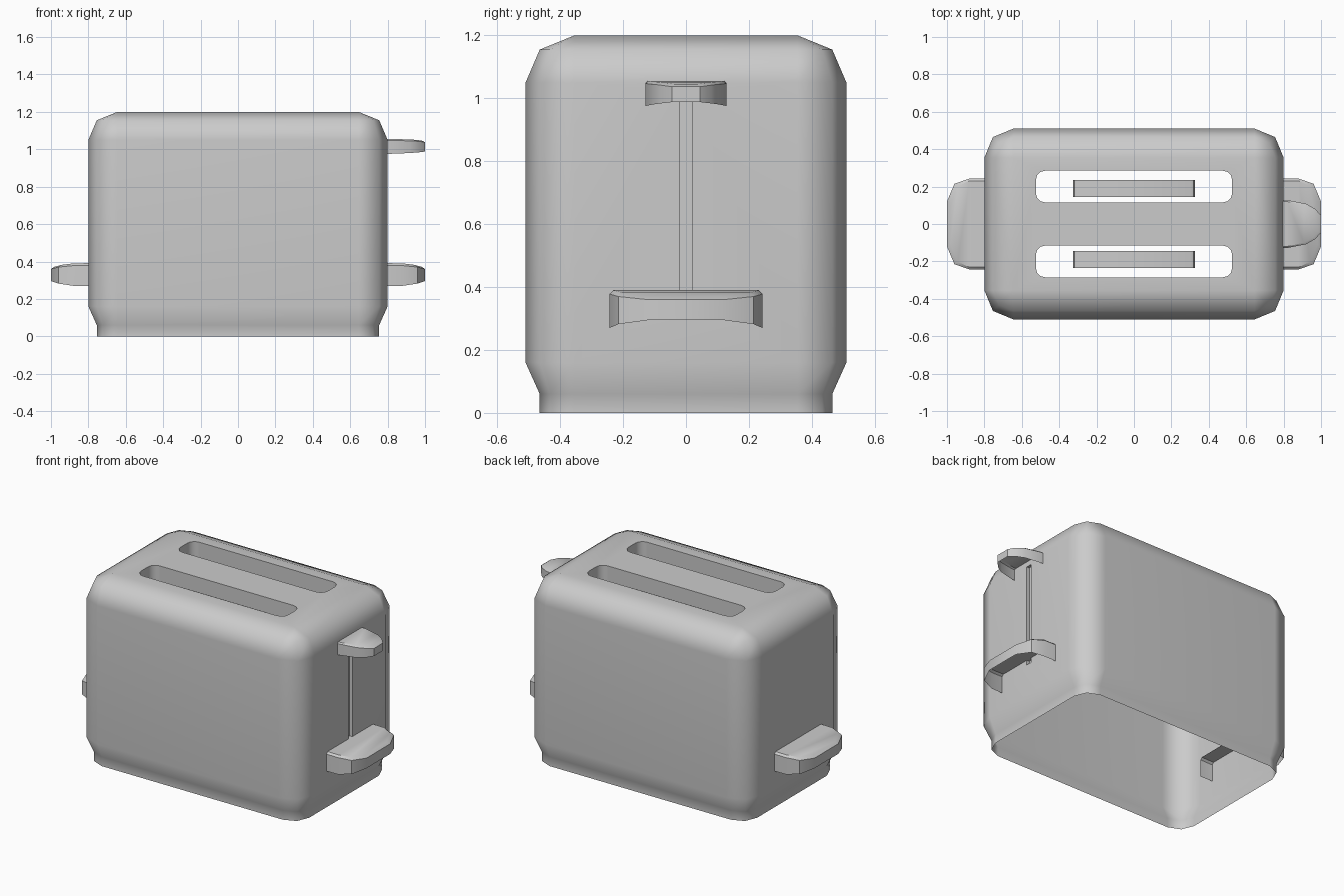
import bpy, bmesh, math
from mathutils import Vector

if "Cube" in bpy.data.objects:
    bpy.data.objects.remove(bpy.data.objects["Cube"])


def rounded_rect(hx, hy, r, n):
    """Counter-clockwise rounded rectangle outline, n segments per corner."""
    pts = []
    for k, (sx, sy) in enumerate([(1, 1), (-1, 1), (-1, -1), (1, -1)]):
        for i in range(n + 1):
            a = math.radians(90 * (k + i / n))
            pts.append((sx * (hx - r) + r * math.cos(a), sy * (hy - r) + r * math.sin(a)))
    return pts


def finish(name, bm, smooth=40):
    bmesh.ops.remove_doubles(bm, verts=bm.verts, dist=0.0005)
    bmesh.ops.recalc_face_normals(bm, faces=bm.faces)
    mesh = bpy.data.meshes.new(name)
    bm.to_mesh(mesh)
    bm.free()
    ob = bpy.data.objects.new(name, mesh)
    bpy.context.collection.objects.link(ob)
    shade(ob, smooth)
    return ob


def shade(ob, angle):
    bpy.ops.object.select_all(action='DESELECT')
    ob.select_set(True)
    bpy.context.view_layer.objects.active = ob
    bpy.ops.object.shade_smooth_by_angle(angle=math.radians(angle))


def loft(name, rings, smooth=40):
    """Closed solid through a stack of matching 3D rings."""
    bm = bmesh.new()
    loops = [[bm.verts.new(p) for p in ring] for ring in rings]
    n = len(loops[0])
    for a, b in zip(loops, loops[1:]):
        for i in range(n):
            j = (i + 1) % n
            bm.faces.new((a[i], a[j], b[j], b[i]))
    bm.faces.new(loops[0][::-1])
    bm.faces.new(loops[-1])
    return finish(name, bm, smooth)


def prism(name, outline, lo, hi, place):
    return loft(name, [[place(u, v, w) for u, v in outline] for w in (lo, hi)])


# Housing: rounded plan, bevelled top, narrower foot skirt
R = 0.155
profile = [(0.045, 0), (0.045, 0.06), (0, 0.16), (0, 1.05), (0.045, 1.155), (R, 1.2)]
body = loft("housing", [[(x, y, z) for x, y in rounded_rect(0.8 - d, 0.51 - d, R - d, 2)]
                        for d, z in profile], 50)

# Cut the bread slots and the lever groove
cutters = [prism("slot_cutter", rounded_rect(0.525, 0.085, 0.05, 3), 1.1, 1.3,
                 lambda u, v, w, s=s: (u, v + s * 0.2, w)) for s in (-1, 1)]
cutters.append(prism("groove_cutter", [(-0.02, 0.36), (0.02, 0.36), (0.02, 1.02), (-0.02, 1.02)],
                     0.78, 0.9, lambda u, v, w: (w, u, v)))
for c in cutters:
    c.hide_render = True
    mod = body.modifiers.new("cut", 'BOOLEAN')
    mod.operation = 'DIFFERENCE'
    mod.solver = 'EXACT'
    mod.object = c
bpy.context.view_layer.update()
body.data = bpy.data.meshes.new_from_object(
    body.evaluated_get(bpy.context.evaluated_depsgraph_get()))
body.modifiers.clear()
for c in cutters:
    bpy.data.objects.remove(c)

# Open the underside and the slot floors
bm = bmesh.new()
bm.from_mesh(body.data)
bm.normal_update()
gone = [f for f in bm.faces if abs(f.normal.z) > 0.99 and f.calc_center_median().z < 1.15
        and abs(f.calc_center_median().x) < 0.7]
bmesh.ops.delete(bm, geom=gone, context='FACES')
bm.to_mesh(body.data)
bm.free()
shade(body, 50)
wn = body.modifiers.new("weighted_normals", 'WEIGHTED_NORMAL')
wn.keep_sharp = True


def grip(name, half, side=1, edge=0.012):
    """Hollow grip, open below; half = (x, y, bottom, top) from wall to tip."""
    full = [(x, y, b, t) for x, y, b, t in half] + [(x, -y, b, t) for x, y, b, t in half[::-1]]
    bm = bmesh.new()
    low, high, cap = [], [], []
    for x, y, b, t in full:
        low.append(bm.verts.new((side * x, y, b)))
        high.append(bm.verts.new((side * x, y, t - edge)))
        xi = x - edge * 1.5 if x > 0.9 else x
        cap.append(bm.verts.new((side * xi, y - math.copysign(edge, y), t)))
    n = len(full)
    for a, b in ((low, high), (high, cap)):
        for i in range(n - 1):
            bm.faces.new((a[i], a[i + 1], b[i + 1], b[i]))
    for i in range(n // 2 - 1):
        bm.faces.new((cap[i], cap[i + 1], cap[n - 2 - i], cap[n - 1 - i]))
    return finish(name, bm, 35)


# Carry handles on both ends
handle = [(0.71, 0.243, 0.268, 0.392), (0.88, 0.243, 0.27, 0.39), (0.96, 0.215, 0.282, 0.382),
          (1.0, 0.12, 0.295, 0.372)]
for side, label in ((1, "right"), (-1, "left")):
    grip(label + "_handle", handle, side)

# Push-down lever knob
grip("lever_knob", [(0.75, 0.132, 0.975, 1.055), (0.82, 0.128, 0.976, 1.055),
                    (0.92, 0.108, 0.98, 1.053), (0.97, 0.08, 0.984, 1.05),
                    (1.0, 0.045, 0.988, 1.045)], 1, 0.008)

# Bread slices inside the slots
for s, label in ((-1, "front"), (1, "back")):
    prism(label + "_bread", rounded_rect(0.325, 0.283, 0.025, 2), s * 0.19 - 0.045, s * 0.19 + 0.045,
          lambda u, v, w: (u, w, v + 0.838))
